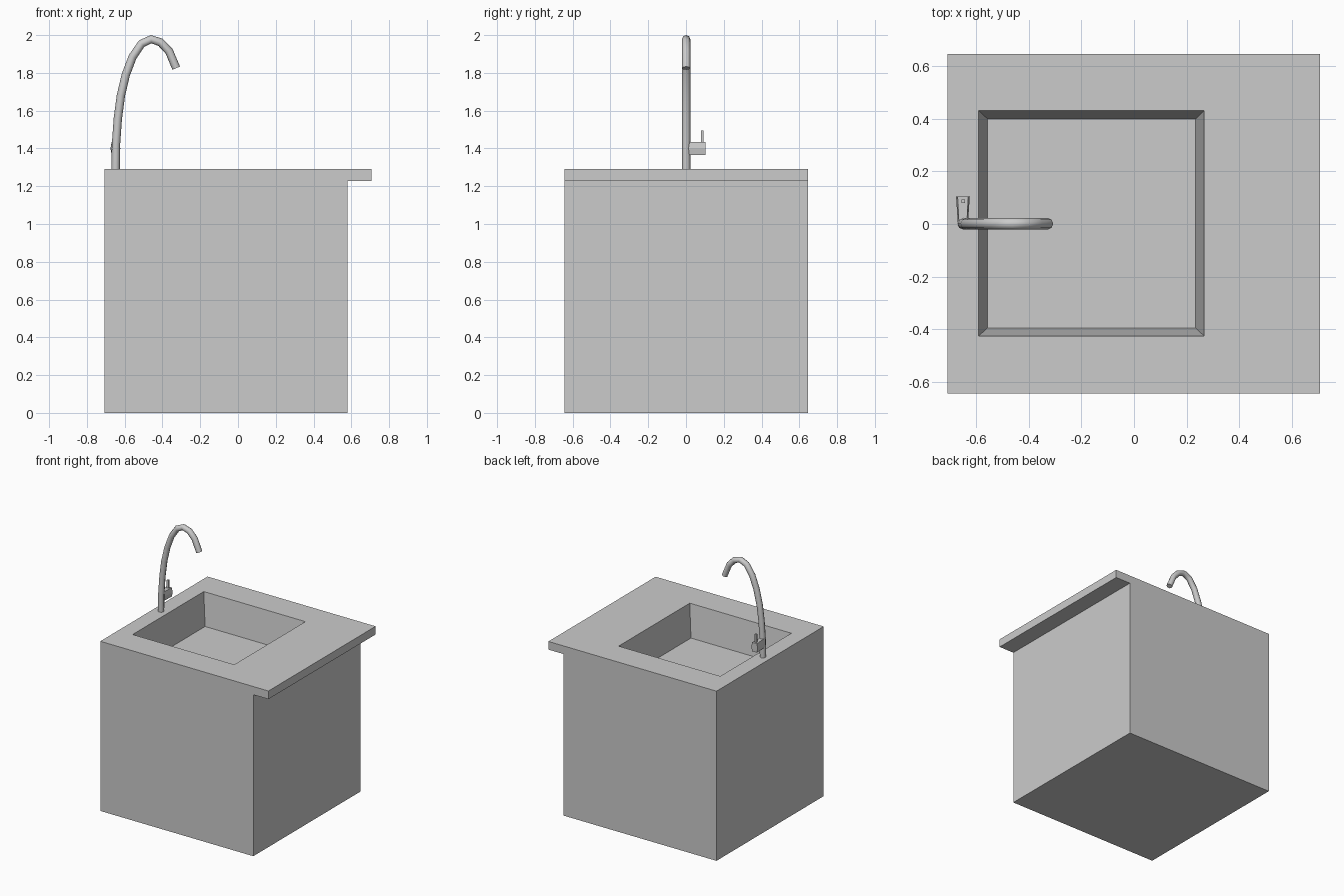
import bpy, bmesh
from mathutils import Vector

if "Cube" in bpy.data.objects:
    bpy.data.objects.remove(bpy.data.objects["Cube"])


def make_object(name, bm):
    bmesh.ops.recalc_face_normals(bm, faces=bm.faces)
    mesh = bpy.data.meshes.new(name)
    bm.to_mesh(mesh)
    bm.free()
    obj = bpy.data.objects.new(name, mesh)
    bpy.context.collection.objects.link(obj)
    return obj


def extrude_profile(points, offset):
    bm = bmesh.new()
    face = bm.faces.new([bm.verts.new(p) for p in points])
    geom = bmesh.ops.extrude_face_region(bm, geom=[face], use_keep_orig=True)["geom"]
    verts = [g for g in geom if isinstance(g, bmesh.types.BMVert)]
    bmesh.ops.translate(bm, verts=verts, vec=offset)
    bmesh.ops.recalc_face_normals(bm, faces=bm.faces)
    return bm


def inset_to_rect(bm, face, x0, x1, y0, y1, z):
    # Inset a face, then snap its corners onto the given rectangle
    mid = face.calc_center_median()
    bmesh.ops.inset_individual(bm, faces=[face], thickness=0.02)
    for v in face.verts:
        v.co = Vector((x0 if v.co.x < mid.x else x1, y0 if v.co.y < mid.y else y1, z))


# Cabinet with overhanging counter and tapered basin
profile = [(-0.708, 0), (0.579, 0), (0.579, 1.228), (0.706, 1.228), (0.706, 1.29), (-0.708, 1.29)]
bm = extrude_profile([(x, -0.643, z) for x, z in profile], (0, 1.288, 0))
top = max(bm.faces, key=lambda f: f.calc_center_median().z)
inset_to_rect(bm, top, -0.589, 0.266, -0.425, 0.43, 1.29)
inset_to_rect(bm, top, -0.556, 0.234, -0.394, 0.399, 1.045)
make_object("cabinet_with_basin", bm)

# Gooseneck spout
path = [(-0.648, 1.28), (-0.646, 1.42), (-0.636, 1.56), (-0.62, 1.68), (-0.594, 1.79),
        (-0.558, 1.885), (-0.51, 1.955), (-0.46, 1.978), (-0.41, 1.962), (-0.365, 1.915), (-0.327, 1.825)]
curve = bpy.data.curves.new("spout", "CURVE")
curve.dimensions = "3D"
curve.bevel_depth = 0.022
curve.bevel_resolution = 2
curve.use_fill_caps = True
spline = curve.splines.new("POLY")
spline.points.add(len(path) - 1)
for p, (x, z) in zip(spline.points, path):
    p.co = (x, 0.001, z, 1)
bpy.context.collection.objects.link(bpy.data.objects.new("spout", curve))

# Six-sided valve body, slightly narrower toward the spout
hexagon = [(-0.026, 0), (-0.02, 0.034), (0.02, 0.034), (0.026, 0), (0.02, -0.034), (-0.02, -0.034)]
bm = extrude_profile([(-0.649 + x, 0.104, 1.4 + z) for x, z in hexagon], (0, -0.1, 0))
for v in bm.verts:
    if v.co.y < 0.05:
        v.co.x = -0.649 + (v.co.x + 0.649) * 0.75
make_object("valve_body", bm)

# Lever pin
bm = extrude_profile([(-0.648 + x, 0.086 + y, 1.425)
                      for x, y in ((-0.007, -0.007), (0.007, -0.007), (0.007, 0.007), (-0.007, 0.007))],
                     (0, 0, 0.07))
make_object("lever", bm)
